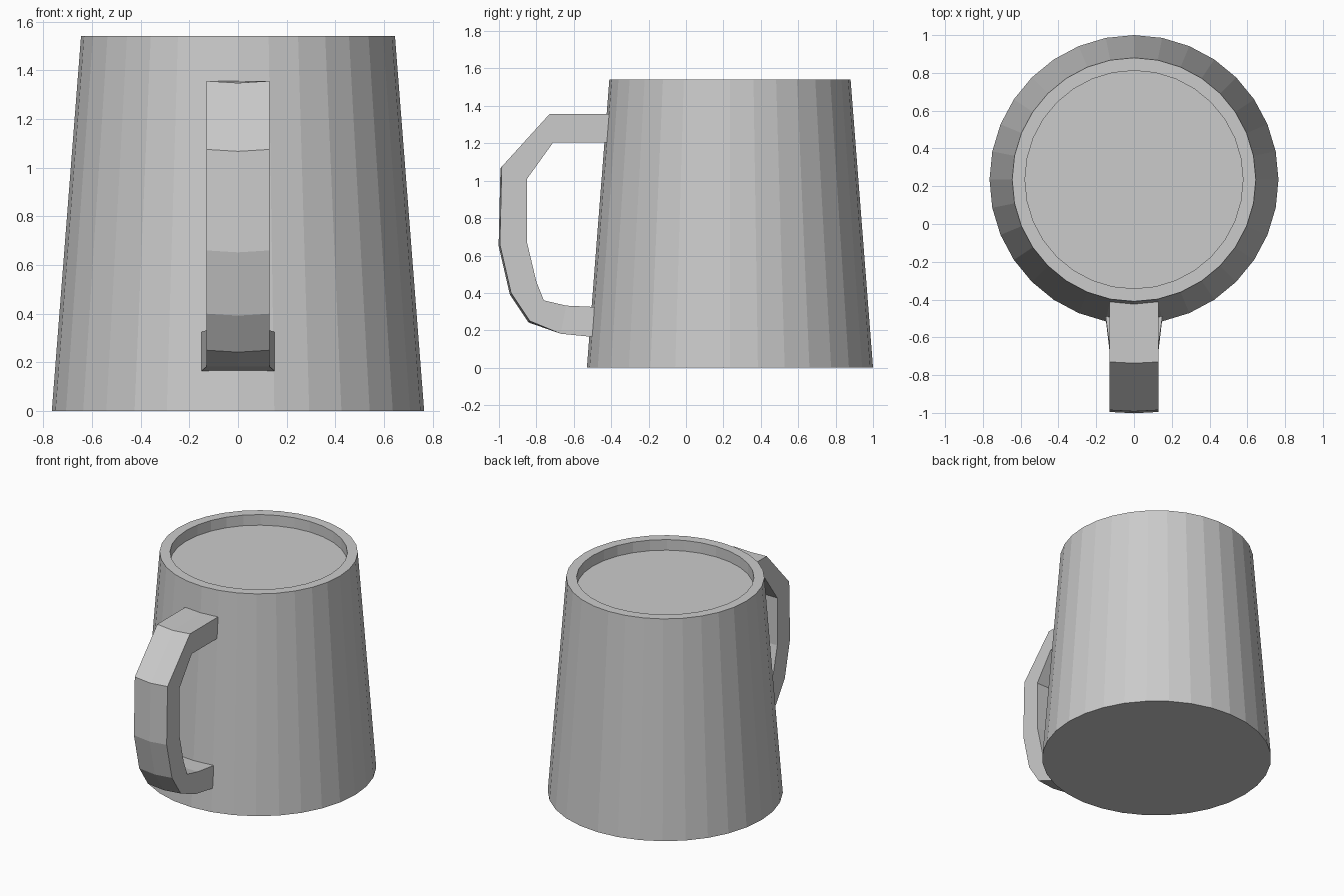
import bpy
import bmesh
import math

if "Cube" in bpy.data.objects:
    bpy.data.objects.remove(bpy.data.objects["Cube"])

CY = 0.235   # mug axis position in y
SIDES = 32


def finish(bm, name):
    bmesh.ops.recalc_face_normals(bm, faces=bm.faces)
    mesh = bpy.data.meshes.new(name)
    bm.to_mesh(mesh)
    bm.free()
    obj = bpy.data.objects.new(name, mesh)
    bpy.context.collection.objects.link(obj)
    return obj


def bridge(bm, rings):
    n = len(rings[0])
    for a, b in zip(rings, rings[1:]):
        for i in range(n):
            j = (i + 1) % n
            bm.faces.new((a[i], a[j], b[j], b[i]))


def circle(bm, r, z):
    return [bm.verts.new((r * math.sin(math.tau * i / SIDES),
                          CY + r * math.cos(math.tau * i / SIDES), z))
            for i in range(SIDES)]


# Tapered body: base, outer wall, rim, short inner wall and the flat filling
bm = bmesh.new()
profile = [(0.765, 0), (0.645, 1.54), (0.577, 1.54), (0.577, 1.464)]
rings = [circle(bm, r, z) for r, z in profile]
bridge(bm, rings)
bm.faces.new(rings[0])
bm.faces.new(rings[-1])
finish(bm, "mug_body")

# Handle: paired outer / inner side-profile points (y, z) and half width
path = [
    ((-0.40, 1.356), (-0.40, 1.205), 0.13),
    ((-0.73, 1.356), (-0.71, 1.205), 0.13),
    ((-0.985, 1.075), (-0.85, 1.01), 0.13),
    ((-0.995, 0.66), (-0.85, 0.67), 0.13),
    ((-0.935, 0.40), (-0.80, 0.46), 0.13),
    ((-0.835, 0.25), (-0.76, 0.36), 0.13),
    ((-0.67, 0.182), (-0.64, 0.332), 0.13),
    ((-0.50, 0.165), (-0.49, 0.325), 0.15),
]
bm = bmesh.new()
rings = []
for i, ((oy, oz), (iy, iz), w) in enumerate(path):
    # the outer face has a faint ridge down its middle
    dy, dz = (-0.007, -0.008) if 0 < i < 6 else (0, 0)
    pts = [(-w, oy, oz), (0, oy + dy, oz + dz), (w, oy, oz),
           (w, iy, iz), (0, iy, iz), (-w, iy, iz)]
    rings.append([bm.verts.new(p) for p in pts])
bridge(bm, rings)
bm.faces.new(rings[0])
bm.faces.new(rings[-1])
finish(bm, "handle")
